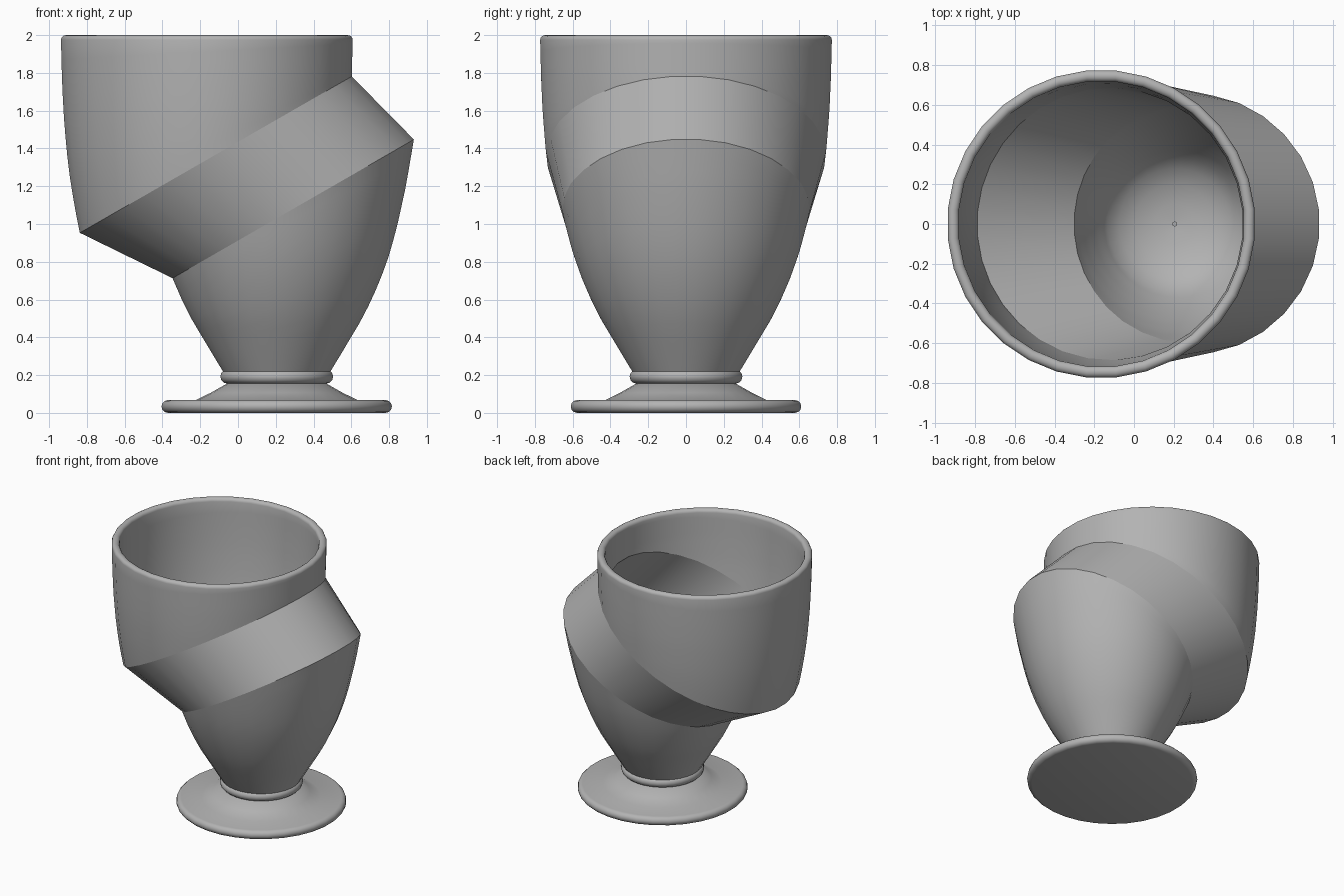
import bpy, bmesh, math

SEG = 32
FOOT_X, TOP_X = 0.205, -0.165      # axes of the lower and the shifted upper half
WALL = 0.056
SLOPE = 0.575                      # tilt of both cuts
ANGLES = [2 * math.pi * (i + 0.5) / SEG for i in range(SEG)]

default = bpy.data.objects.get("Cube")
if default:
    bpy.data.objects.remove(default)

GREY = (0.45, 0.45, 0.45, 1)
grey = bpy.data.materials.new("plain grey")
grey.use_nodes = True
grey.diffuse_color = GREY
grey.node_tree.nodes["Principled BSDF"].inputs["Base Color"].default_value = GREY

# Outer profiles as (height, radius)
LOWER = [(0.21, 0.28), (0.3, 0.335), (0.4, 0.395), (0.5, 0.455), (0.6, 0.505),
         (0.71, 0.553), (0.85, 0.603), (1.0, 0.643), (1.2, 0.687), (1.45, 0.73)]
UPPER = [(0.95, 0.675), (1.1, 0.705), (1.25, 0.729), (1.4, 0.747),
         (1.6, 0.763), (1.78, 0.771), (1.98, 0.776)]


def radius(profile, z):
    """Radius of a profile at a height, by linear interpolation."""
    for (z0, r0), (z1, r1) in zip(profile, profile[1:]):
        if z <= z1:
            break
    t = max(0, min(1, (z - z0) / (z1 - z0)))
    return r0 + t * (r1 - r0)


def cut_ring(profile, cx, mid, inset):
    """Heights where the tilted cut meets the wall, one per angle."""
    heights = []
    for a in ANGLES:
        z = mid
        for _ in range(30):
            z = mid + SLOPE * (radius(profile, z) - inset) * math.cos(a)
        heights.append(z)
    return heights


def wall(profile, cx, inset, starts, ends, steps):
    """Rows of points on the wall between two sets of heights."""
    rows = []
    for k in range(steps + 1):
        row = []
        for a, z0, z1 in zip(ANGLES, starts, ends):
            z = z0 + (z1 - z0) * k / steps
            r = radius(profile, z) - inset
            row.append((cx + r * math.cos(a), r * math.sin(a), z))
        rows.append(row)
    return rows


def circle(cx, r, z):
    return [(cx + r * math.cos(a), r * math.sin(a), z) for a in ANGLES]


def make(name, sheets, cap_start=False, cap_end=False):
    """Skin each sheet of rows into a tube."""
    bm = bmesh.new()
    for rows in sheets:
        rings = [[bm.verts.new(p) for p in row] for row in rows]
        for low, high in zip(rings, rings[1:]):
            for i in range(SEG):
                j = (i + 1) % SEG
                bm.faces.new((low[i], low[j], high[j], high[i]))
        if cap_start:
            bm.faces.new(rings[0][::-1])
        if cap_end:
            bm.faces.new(rings[-1])
    mesh = bpy.data.meshes.new(name)
    bm.to_mesh(mesh)
    bm.free()
    mesh.materials.append(grey)
    ob = bpy.data.objects.new(name, mesh)
    bpy.context.collection.objects.link(ob)
    bpy.ops.object.select_all(action='DESELECT')
    ob.select_set(True)
    bpy.context.view_layer.objects.active = ob
    bpy.ops.object.shade_smooth_by_angle(angle=math.radians(35))


def bead(r, z, h, n=6):
    """Half-round edge of height h reaching out to radius r."""
    turns = [math.pi * (k / n - 0.5) for k in range(n + 1)]
    return [(r - h / 2 + h / 2 * math.cos(t), z + h / 2 + h / 2 * math.sin(t)) for t in turns]


# Foot: disc, cone and collar turned as one piece
foot = bead(0.613, 0, 0.068) + [(0.43, 0.068), (0.35, 0.107), (0.265, 0.155)]
foot += bead(0.3, 0.155, 0.074) + [(0.25, 0.229)]
make("foot", [[circle(FOOT_X, r, z) for r, z in foot]], True, True)

# Heights of the tilted cuts, outside and inside
low_out, low_in = (cut_ring(LOWER, FOOT_X, 1.03, d) for d in (0, WALL))
up_out, up_in = (cut_ring(UPPER, TOP_X, 1.34, d) for d in (0, WALL))

# Lower cup: outer wall, and inner wall ending in a round bowl floor
outer = wall(LOWER, FOOT_X, 0, [0.21] * SEG, low_out, 14)
inner = wall(LOWER, FOOT_X, WALL, low_in, [0.4] * SEG, 12)
inner += [circle(FOOT_X, r, z) for r, z in
          ((0.28, 0.345), (0.2, 0.305), (0.1, 0.28), (0.01, 0.275))]
make("lower_cup", [outer, inner])

# Upper cup: outer wall, rounded rim, inner wall
top = 1.975
rows = wall(UPPER, TOP_X, 0, up_out, [top] * SEG, 10)
for k in range(1, 8):
    t = math.pi * k / 8
    x, z = math.cos(t), math.sin(t)
    rows.append(circle(TOP_X, 0.776 - WALL / 2 + WALL / 2 * x, top + 0.025 * z))
rows += wall(UPPER, TOP_X, WALL, [top] * SEG, up_in, 10)
make("upper_cup", [rows])

# Slanted band joining the two halves, inside and out
def edge(profile, cx, inset, heights):
    return wall(profile, cx, inset, heights, heights, 1)[0]


band_out = [edge(LOWER, FOOT_X, 0, low_out), edge(UPPER, TOP_X, 0, up_out)]
band_in = [edge(UPPER, TOP_X, WALL, up_in), edge(LOWER, FOOT_X, WALL, low_in)]
make("slanted_band", [band_out, band_in])
